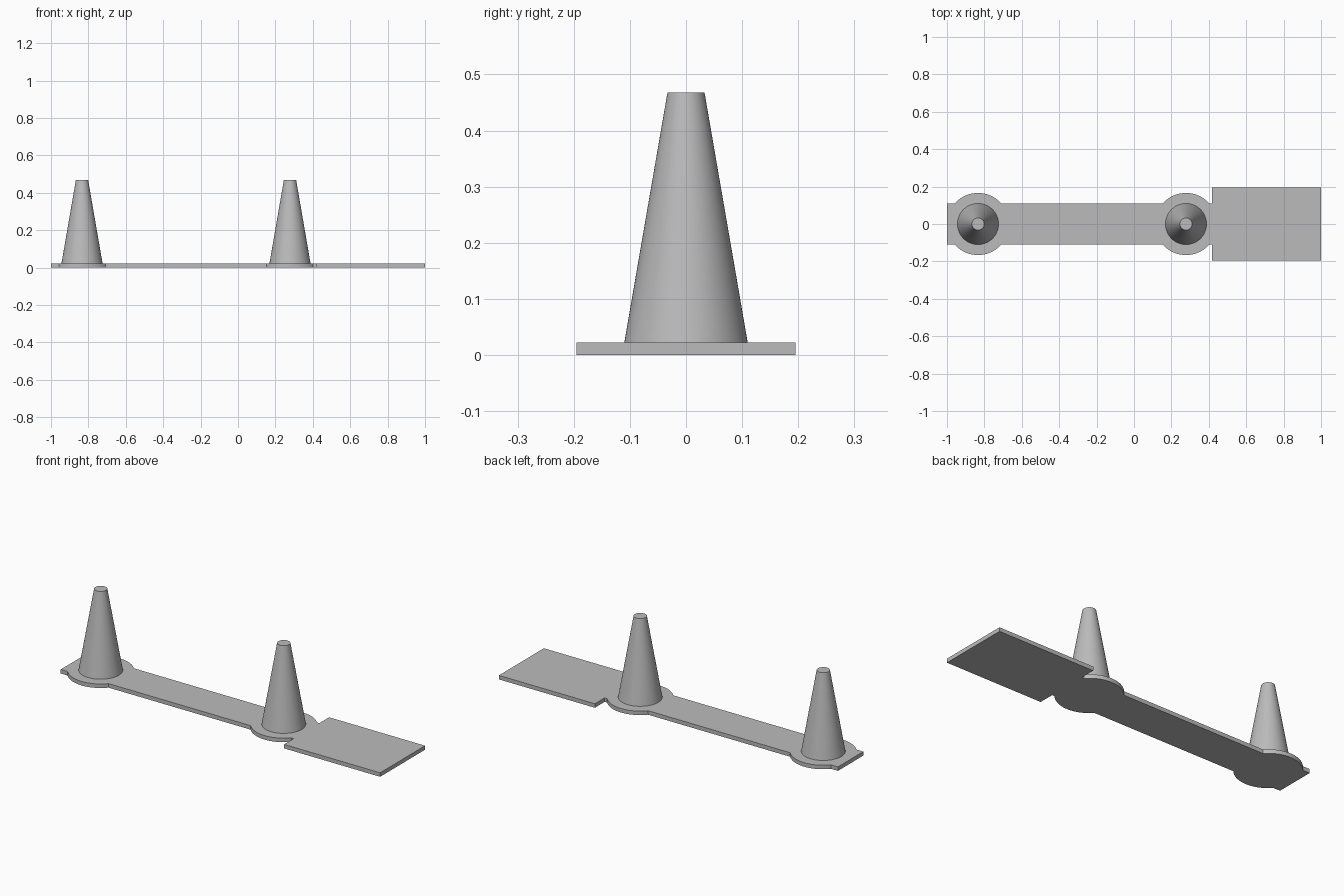
import bpy, bmesh, math

if "Cube" in bpy.data.objects:
    bpy.data.objects.remove(bpy.data.objects["Cube"])

THICK = 0.022
HALF_STRIP, DISC_R = 0.11, 0.166
HALF_PAD, PAD_X = 0.195, 0.417
POSTS = (-0.834, 0.278)

grey = bpy.data.materials.new("grey")
grey.diffuse_color = (0.5, 0.5, 0.5, 1)
grey.use_nodes = True
grey.node_tree.nodes["Principled BSDF"].inputs["Base Color"].default_value = grey.diffuse_color


def finish(name, bm):
    bmesh.ops.recalc_face_normals(bm, faces=bm.faces)
    mesh = bpy.data.meshes.new(name)
    bm.to_mesh(mesh)
    bm.free()
    mesh.materials.append(grey)
    obj = bpy.data.objects.new(name, mesh)
    bpy.context.collection.objects.link(obj)
    bpy.context.view_layer.objects.active = obj
    obj.select_set(True)
    bpy.ops.object.shade_smooth_by_angle(angle=math.radians(30))
    obj.select_set(False)


# Base plate: strip with two round lobes and a wide end pad, as one outline
start = math.asin(HALF_STRIP / DISC_R)
lower = [(-1, -HALF_STRIP)]
for cx in POSTS:
    for i in range(33):
        a = math.pi + start + (math.pi - 2 * start) * i / 32
        lower.append((cx + DISC_R * math.cos(a), DISC_R * math.sin(a)))
lower += [(PAD_X, -HALF_STRIP), (PAD_X, -HALF_PAD), (1, -HALF_PAD)]
outline = lower + [(x, -y) for x, y in reversed(lower)]

bm = bmesh.new()
face = bm.faces.new([bm.verts.new((x, y, 0)) for x, y in outline])
ext = bmesh.ops.extrude_face_region(bm, geom=[face])
top = [g for g in ext["geom"] if isinstance(g, bmesh.types.BMVert)]
bmesh.ops.translate(bm, verts=top, vec=(0, 0, THICK))
finish("base_plate", bm)

# Tapered posts standing on the lobes
for side, cx in zip(("left", "right"), POSTS):
    bm = bmesh.new()
    bmesh.ops.create_cone(bm, cap_ends=True, segments=64, radius1=0.11,
                          radius2=0.033, depth=0.468 - THICK)
    bmesh.ops.translate(bm, verts=bm.verts, vec=(cx, 0, (0.468 + THICK) / 2))
    finish(side + "_post", bm)
